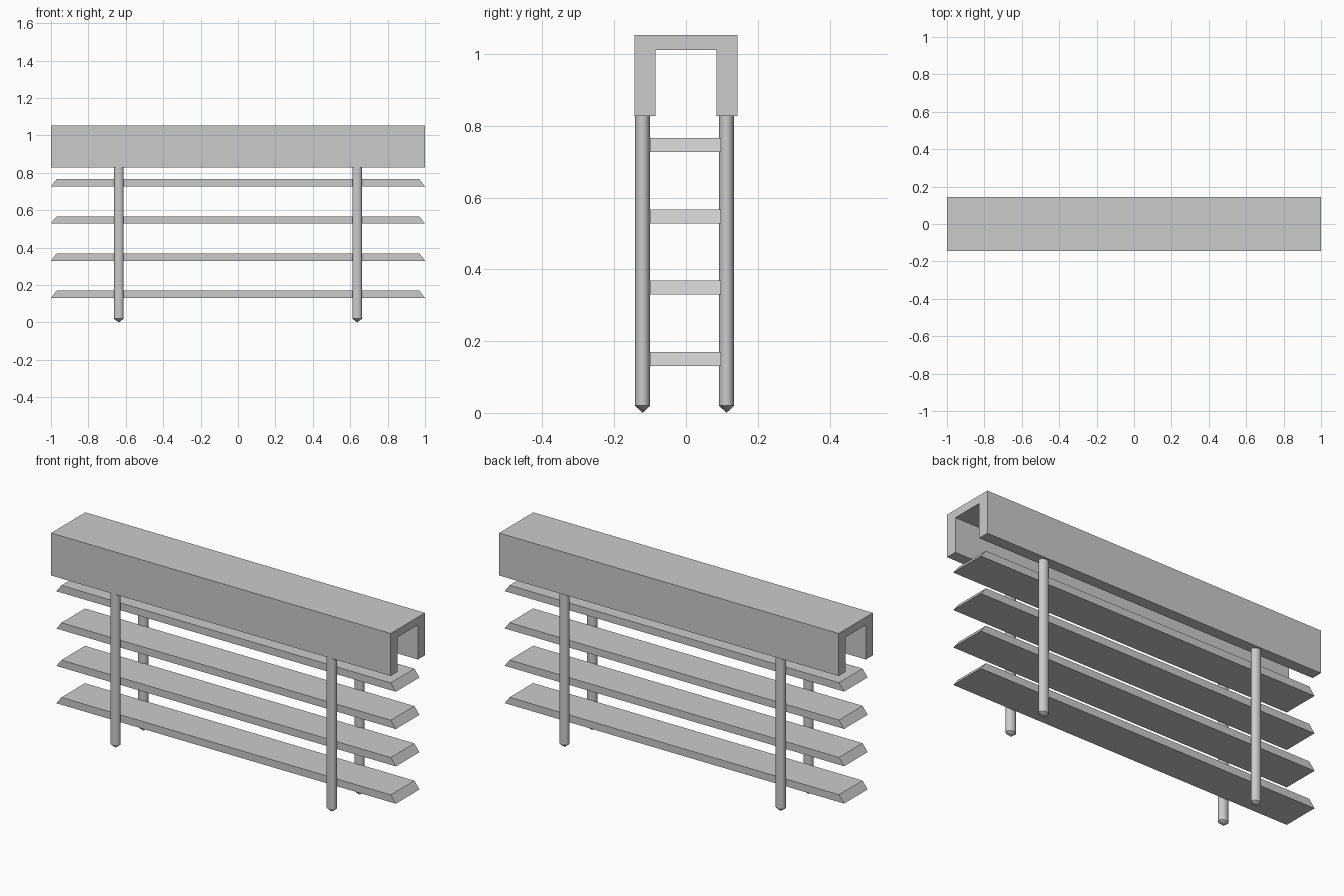
import bpy
import bmesh
import math
from mathutils import Matrix

cube = bpy.data.objects.get("Cube")
if cube:
    bpy.data.objects.remove(cube, do_unlink=True)

grey = bpy.data.materials.new("light_grey")
grey.use_nodes = True
colour = (0.6, 0.6, 0.6, 1)
grey.diffuse_color = colour
grey.node_tree.nodes["Principled BSDF"].inputs["Base Color"].default_value = colour


def add_object(name, bm):
    bmesh.ops.recalc_face_normals(bm, faces=bm.faces)
    mesh = bpy.data.meshes.new(name)
    bm.to_mesh(mesh)
    bm.free()
    mesh.materials.append(grey)
    obj = bpy.data.objects.new(name, mesh)
    bpy.context.collection.objects.link(obj)
    return obj


def extrude_profile(name, points, direction):
    """Extrude a closed outline along a vector."""
    bm = bmesh.new()
    face = bm.faces.new([bm.verts.new(p) for p in points])
    result = bmesh.ops.extrude_face_region(bm, geom=[face], use_keep_orig=True)
    verts = [v for v in result["geom"] if isinstance(v, bmesh.types.BMVert)]
    bmesh.ops.translate(bm, verts=verts, vec=direction)
    return add_object(name, bm)


# Channel-shaped top beam, open underneath
bottom, inner_top, top = 0.828, 1.012, 1.054
outer, inner = 0.144, 0.085
channel = [(-outer, bottom), (-outer, top), (outer, top), (outer, bottom),
           (inner, bottom), (inner, inner_top), (-inner, inner_top), (-inner, bottom)]
extrude_profile("top_channel", [(-1, y, z) for y, z in channel], (2, 0, 0))

# Four slats with ends sloping inward towards the top
for i in range(4):
    z = 0.131 + i * 0.1987
    outline = [(-1, z), (1, z), (0.97, z + 0.039), (-0.97, z + 0.039)]
    extrude_profile(f"slat_{i + 1}", [(x, -0.1, z) for x, z in outline], (0, 0.198, 0))


# Slightly oval posts with pointed feet
def add_post(name, x, y):
    bm = bmesh.new()
    tip, height, sides = 0.02, 0.84, 24
    bmesh.ops.create_cone(bm, cap_ends=True, segments=sides, radius1=1, radius2=1,
                          depth=height - tip,
                          matrix=Matrix.Translation((0, 0, (height + tip) / 2)))
    foot = min(bm.faces, key=lambda f: f.calc_center_median().z)
    centre = bmesh.ops.poke(bm, faces=[foot])["verts"][0]
    centre.co.z = 0
    bmesh.ops.scale(bm, vec=(0.026, 0.0208, 1), verts=bm.verts)
    bmesh.ops.translate(bm, vec=(x, y, 0), verts=bm.verts)
    post = add_object(name, bm)
    bpy.ops.object.select_all(action="DESELECT")
    post.select_set(True)
    bpy.context.view_layer.objects.active = post
    bpy.ops.object.shade_smooth_by_angle(angle=math.radians(30))


for side, x in (("right", -0.637), ("left", 0.637)):
    for end, y in (("front", -0.121), ("back", 0.113)):
        add_post(f"{end}_{side}_post", x, y)
